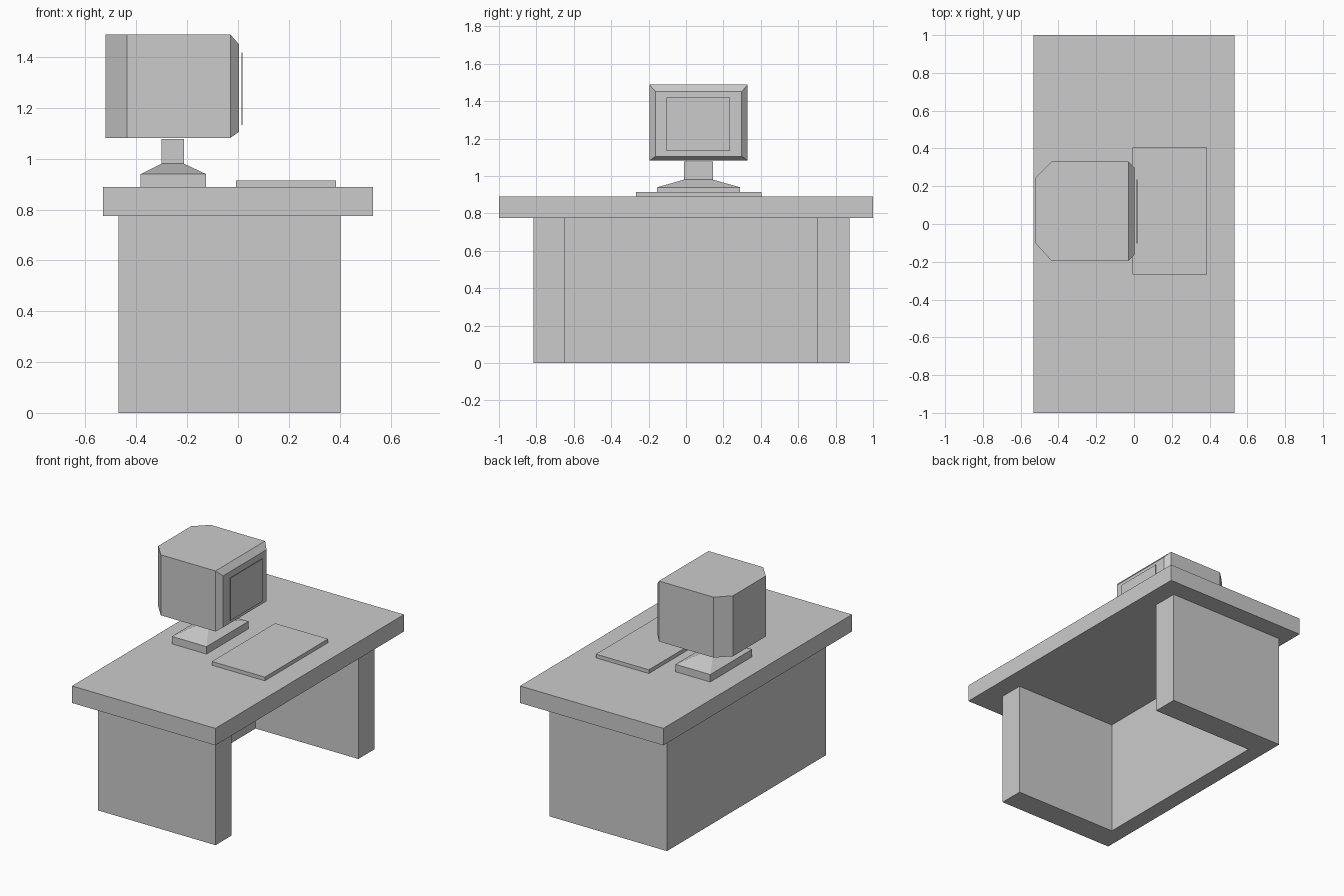
import bpy, bmesh

if "Cube" in bpy.data.objects:
    bpy.data.objects.remove(bpy.data.objects["Cube"])


def finish(name, bm):
    bmesh.ops.recalc_face_normals(bm, faces=bm.faces)
    mesh = bpy.data.meshes.new(name)
    bm.to_mesh(mesh)
    bm.free()
    obj = bpy.data.objects.new(name, mesh)
    bpy.context.collection.objects.link(obj)
    return obj


def loft(name, rings):
    """Skin a stack of matching vertex rings and cap both ends."""
    bm = bmesh.new()
    loops = [[bm.verts.new(p) for p in ring] for ring in rings]
    n = len(loops[0])
    for a, b in zip(loops, loops[1:]):
        for i in range(n):
            j = (i + 1) % n
            bm.faces.new((a[i], a[j], b[j], b[i]))
    bm.faces.new(loops[0])
    bm.faces.new(loops[-1])
    return finish(name, bm)


def prism(name, outline, z0, z1):
    return loft(name, [[(x, y, z) for x, y in outline] for z in (z0, z1)])


def rect(x0, x1, y0, y1):
    return [(x0, y0), (x1, y0), (x1, y1), (x0, y1)]


def rect_z(r, z):
    return [(x, y, z) for x, y in rect(*r)]


def rect_x(r, x):
    return [(x, y, z) for y, z in rect(*r)]


# Desk top, and U-shaped support (two side panels joined by a back panel)
prism("desk_top", rect(-0.532, 0.532, -1, 1), 0.775, 0.889)
prism("desk_support", [(-0.47, -0.815), (0.404, -0.815), (0.404, -0.648),
                       (-0.36, -0.648), (-0.36, 0.70), (0.404, 0.70),
                       (0.404, 0.873), (-0.47, 0.873)], 0, 0.775)

# Keyboard slab
prism("keyboard", rect(-0.007, 0.386, -0.267, 0.404), 0.889, 0.914)

# Monitor stand: foot, sloped shoulder and neck in one skin
foot = (-0.383, -0.125, -0.155, 0.29)
neck = (-0.30, -0.212, -0.011, 0.144)
loft("monitor_stand", [rect_z(foot, 0.889), rect_z(foot, 0.939),
                       rect_z(neck, 0.98), rect_z(neck, 1.077)])

# Monitor casing with clipped rear corners
prism("monitor_case", [(-0.03, -0.196), (-0.03, 0.33), (-0.436, 0.33),
                       (-0.521, 0.246), (-0.521, -0.102), (-0.436, -0.196)],
      1.082, 1.488)

# Bevelled front frame and thin screen panel
loft("monitor_bezel", [rect_x((-0.196, 0.33, 1.082, 1.488), -0.03),
                       rect_x((-0.163, 0.298, 1.105, 1.451), 0.003)])
screen = (-0.103, 0.236, 1.133, 1.418)
loft("screen", [rect_x(screen, 0.014), rect_x(screen, 0.018)])
